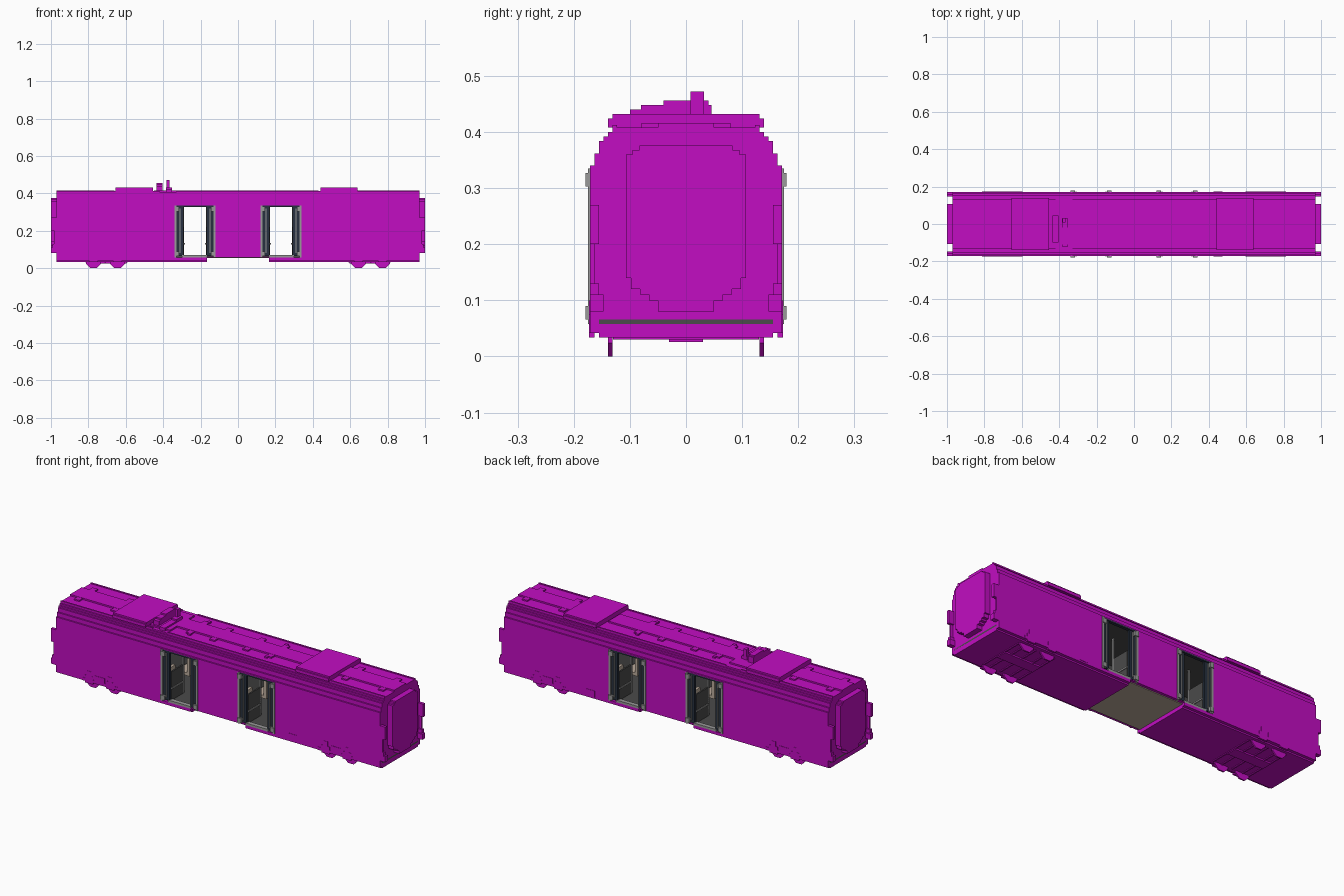
import bpy, bmesh, math
from mathutils import Matrix

cube = bpy.data.objects.get("Cube")
if cube:
    bpy.data.objects.remove(cube, do_unlink=True)


def material(name, red, green, blue):
    mat = bpy.data.materials.new(name)
    mat.use_nodes = True
    mat.diffuse_color = (red, green, blue, 1)
    mat.node_tree.nodes["Principled BSDF"].inputs["Base Color"].default_value = mat.diffuse_color
    return mat


paint = material("magenta paint", .54, .004, .54)
grey = material("light grey trim", .32, .32, .32)
navy = material("dark navy door", .02, .03, .05)
dark = material("dark grey interior", .07, .07, .07)
beige = material("warm beige", .5, .41, .33)


def finish(name, mat, bm):
    bmesh.ops.recalc_face_normals(bm, faces=bm.faces)
    mesh = bpy.data.meshes.new(name)
    bm.to_mesh(mesh)
    bm.free()
    mesh.materials.append(mat)
    bpy.context.collection.objects.link(bpy.data.objects.new(name, mesh))


def boxes(name, mat, spans, mirror=""):
    """One object from boxes given as (x, y, z) ranges, repeated across the mirror axes."""
    for axis in mirror:
        i = "xyz".index(axis)
        spans = spans + [(*s[:i], (-s[i][0], -s[i][1]), *s[i + 1:]) for s in spans]
    bm = bmesh.new()
    for span in spans:
        centre = [(low + high) / 2 for low, high in span]
        size = [abs(high - low) for low, high in span]
        bmesh.ops.create_cube(bm, size=1, matrix=Matrix.LocRotScale(centre, None, size))
    finish(name, mat, bm)


def around(centre, half):
    return centre - half, centre + half


def rise(base, height):
    return base, base + height


def extrude(name, mat, tiers, start, stop):
    """Symmetric stepped outline of (half width, bottom, top) tiers, drawn along x."""
    right = [(w, z) for w, low, high in tiers for z in (low, high)]
    outline = right + [(-w, z) for w, z in reversed(right)]
    bm = bmesh.new()
    face = bm.faces.new([bm.verts.new((start, y, z)) for y, z in outline])
    new = bmesh.ops.extrude_face_region(bm, geom=[face])["geom"]
    verts = [v for v in new if isinstance(v, bmesh.types.BMVert)]
    bmesh.ops.translate(bm, vec=(stop - start, 0, 0), verts=verts)
    finish(name, mat, bm)


def tiers(width, levels, change):
    """Tiers between successive levels, each changing the half width by one amount."""
    pairs = zip(levels, levels[1:])
    return [(width + i * change, low, high) for i, (low, high) in enumerate(pairs)]


# Main dimensions; one step is the small unit of the blocky relief
step = .008
thin = step / 2
end, side, tip = .97, .171, 1
inner = side - 2 * step
skirt, floor, eaves, roof = .042, .058, .34, .408
door_near, door_far, door_top = .12, .34, .335
doorway = (door_near, door_far)
solid_wall = (door_far, end)
mid_wall = (0, door_near)
belly_start = .165
wall = (inner, side)
width = (-inner, inner)
length = (-end, end)

# Side walls with two doorways on each side
boxes("side_walls", paint, [
    (solid_wall, wall, (skirt, eaves)),
    (mid_wall, wall, (floor, eaves)),
    (doorway, wall, (door_top, eaves)),
    ((belly_start, door_far), wall, (skirt, floor)),
    ((door_near, belly_start), wall, rise(floor, thin))], "xy")

# Stepped roof running the full length, with low edge rails
shoulder = [eaves, .362, .384, .392, .4, roof]
extrude("roof", paint, tiers(side, [door_top] + shoulder, -step), -end, end)
rail_y = (inner - 4 * step, inner - 3 * step)
boxes("roof_edge_rails", paint, [
    (x, rail_y, rise(roof, thin)) for x in ((-end, -.42), (-.33, end))], "y")

# Floor and belly
boxes("belly", paint, [((belly_start, end), width, (skirt - step, floor))], "x")
boxes("middle_underfloor", beige, [((-belly_start, belly_start), width, (floor - thin, floor))])
boxes("floor", dark, [(length, width, rise(floor, step))])

# Bodywork ends, gangway faces rounded in steps, and corner brackets
end_wall = [(inner, skirt - step, skirt)] + tiers(side, [skirt] + shoulder[:4], -step)
gangway = tiers(.05, [.08, .1, .11, .12, .14], 2 * step)
gangway += tiers(.107, [.14, .36, .368, .376], -1.5 * step)
for sign, tag in ((1, "left"), (-1, "right")):
    extrude(tag + "_end_wall", paint, end_wall, sign * (end - step), sign * end)
    extrude(tag + "_gangway", paint, gangway, sign * end, sign * tip)
boxes("corner_brackets", paint, [
    ((end, tip), wall, (.2, .27)),
    ((end, tip - 2 * step), (side - step, side), (.13, .2)),
    ((end, tip), (inner - step, side), (.08, .11)),
    ((end, tip - step), wall, (.11, .13))], "xy")

# Roof plates with side tabs and studs
plates = []
for x in ((-end, -.66), (-.33, .43), (.64, end)):
    plates.append((x, (-.05, .05), rise(roof, step)))
for x in (.1, .24, .69, .91):
    for sign in (-1, 1):
        plates.append((around(sign * x, 2 * step), (-.08, .08), rise(roof, step - .001)))
boxes("roof_plates", paint, plates)
boxes("roof_studs", paint, [(around(.23, step), around(.084, step), rise(roof, step))], "xy")

# Roof equipment housings
housing = [(inner - 2 * step, roof, roof + 2 * step),
           (inner - 3 * step, roof + 2 * step, roof + 3 * step)]
for tag, x in (("right", -.655), ("left", .44)):
    extrude(tag + "_roof_housing", paint, housing, x, x + .2)

# Folded current collector: stacked base, cross arm and upright
mount_x = around(-.42, 2 * step)
arm_x = around(-.37, 2 * step)
boxes("current_collector", paint, [
    (around(-.39, .06), (-.11, .1), rise(roof, step)),
    (mount_x, (-.1, .045), (roof, .44)),
    (mount_x, (-.08, .045), (.44, .448)),
    (mount_x, (-.04, .04), (.448, .456)),
    (arm_x, (-.12, .03), rise(roof, 2 * step)),
    (around(-.375, step), around(.02, 1.5 * step), (roof, .472)),
    (arm_x, (-.02, .03), rise(roof, 3 * step))])

# Doors: navy leaves pushed aside, grey posts, corner blocks and a sill
posts, leaves, screens, poles = [], [], [], []
for jamb, inward in ((door_far, -1), (door_near, 1)):
    edge = jamb + inward * 1.5 * step
    leaf_end = jamb + inward * 6 * step
    middle = (edge + leaf_end) / 2
    posts.append(((jamb, edge), (inner, side + thin), (floor, door_top)))
    posts.append((around(middle, thin / 2), (inner, side + thin / 2), (.08, .32)))
    for z in (floor + step, door_top - 4 * step):
        posts.append(((jamb, jamb + inward * 3 * step), (inner, side + step), rise(z, 3 * step)))
    leaves.append(((edge, leaf_end), (inner, side - thin), (floor + step, door_top - step)))
    screens.append((around(leaf_end, thin), (.05, inner), (floor, .22)))
    poles.append((around(leaf_end, thin), around(.05, thin), (floor, door_top)))
    poles.append((around(leaf_end, step), (.06, inner), around(.13, thin)))
boxes("door_posts", grey, posts, "xy")
boxes("door_leaves", navy, leaves, "xy")
boxes("door_heads", navy, [(doorway, wall, (door_top - step, door_top))], "xy")
boxes("door_sills", grey, [((belly_start, .3), (inner - step, side), rise(floor, 1.5 * step))], "xy")

# Interior screens, grab poles, lining and seats
boxes("screens", dark, screens, "xy")
boxes("grab_poles", grey, poles, "xy")
lining = (inner - thin, inner)
boxes("wall_lining", dark, [
    (x, lining, (floor, door_top)) for x in (solid_wall, mid_wall)], "xy")
boxes("ceiling", dark, [(length, width, (door_top - thin, door_top))])
seat_y = (.06, inner - step)
seats = []
for back, front in ((door_near, .05), (door_far, .41)):
    seats.append(((back, front), seat_y, rise(.1, 2 * step)))
    seats.append((around(back, step), seat_y, (.1, .21)))
boxes("seats", beige, seats, "xy")

# Bogies: octagonal wheels, belly cross beams and side frames on the skirt
axles = (.645, .772)
bogie = (.595, .812)
centre = sum(axles) / 2
radius = .044
drop = radius * math.cos(math.pi / 8)
turn = Matrix.Rotation(math.pi / 2, 4, "X") @ Matrix.Rotation(math.pi / 8, 4, "Z")
bm = bmesh.new()
for axle in axles:
    for x in (-axle, axle):
        for y in (-.135, .135):
            bmesh.ops.create_cone(bm, cap_ends=True, segments=8, radius1=radius, radius2=radius,
                                  depth=step, matrix=Matrix.Translation((x, y, drop)) @ turn)
finish("wheels", paint, bm)

under = (skirt - 1.5 * step, skirt)
beams = [(around(x, thin), (-.13, .13), under) for x in (*bogie, *axles, centre)]
beams.append((bogie, (-.03, .03), (skirt - 2 * step, skirt)))
boxes("bogie_beams", paint, beams, "x")
relief = (side - step, side + thin / 2)
frames = [(bogie, relief, rise(skirt, 2 * step)),
          (around(centre, 4 * step), relief, (skirt, .085))]
for axle in axles:
    frames.append((around(axle, 3 * step), relief, (skirt - step, .075)))
    frames.append((around(axle, 1.5 * step), relief, (skirt, .1)))
boxes("bogie_side_frames", paint, frames, "xy")
boxes("skirt_hatches", paint, [(around(.45, 3 * step), relief, (.05, .085))], "y")
